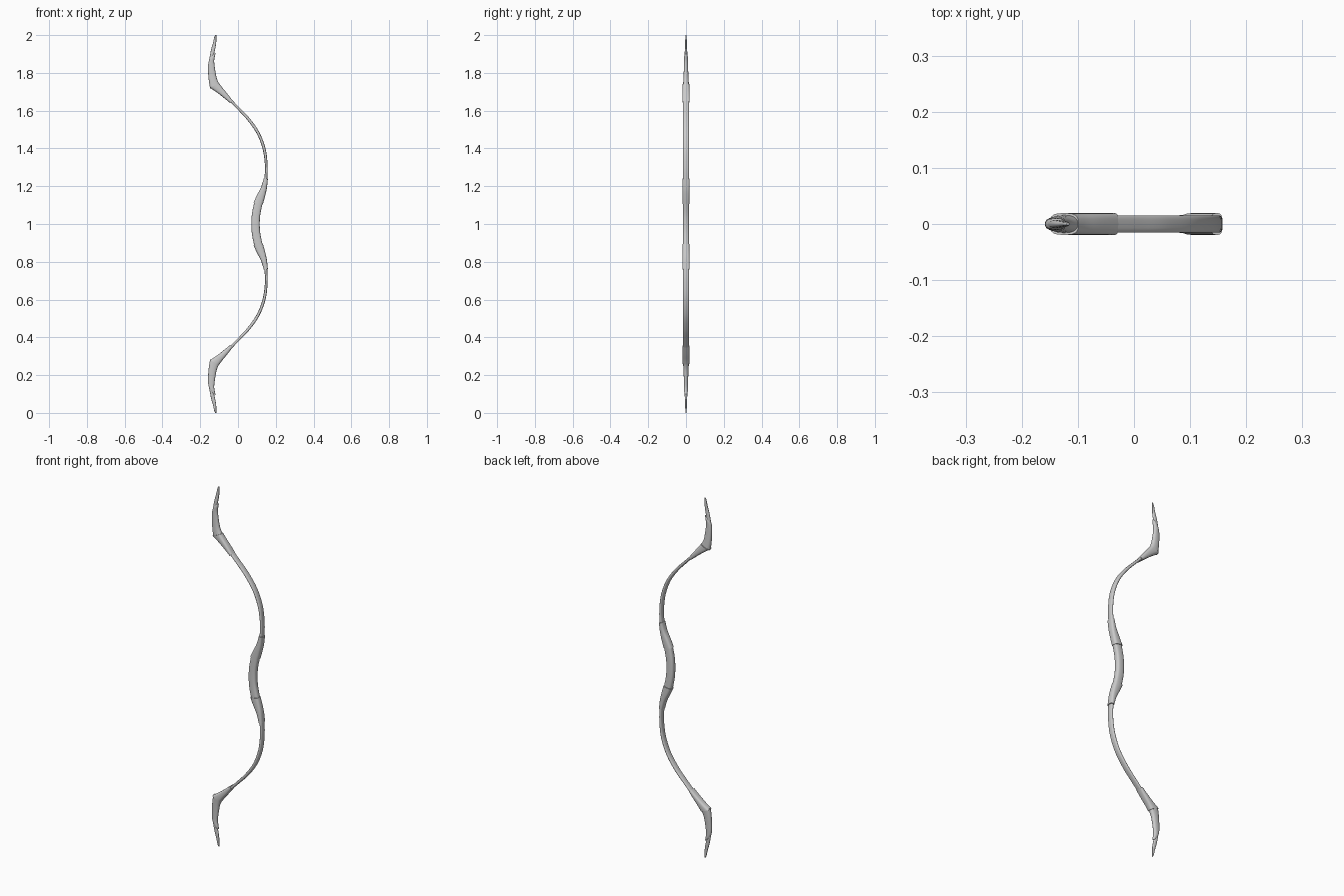
import bpy, bmesh, math
from mathutils import Vector


def spline(a, b, c, d, t):
    # Catmull-Rom interpolation between b and c
    return 0.5 * (2 * b + (c - a) * t + (2 * a - 5 * b + 4 * c - d) * t * t
                  + (3 * b - a - 3 * c + d) * t ** 3)


def loft(name, stations, sub=4, sides=20, power=0.65, mirror=True):
    """Each station: belly x, belly z, back x, back z, half width in y."""
    st = [Vector(s) for s in stations]
    rings = []
    for i in range(len(st) - 1):
        a, d = st[max(i - 1, 0)], st[min(i + 2, len(st) - 1)]
        rings += [spline(a, st[i], st[i + 1], d, k / sub) for k in range(sub)]
    rings.append(st[-1])
    bm = bmesh.new()
    loops = []
    for x1, z1, x2, z2, hy in rings:
        loop = []
        for k in range(sides):
            ang = math.tau * k / sides
            c, s = math.cos(ang), math.sin(ang)
            u = 0.5 + 0.5 * math.copysign(abs(c) ** power, c)
            v = math.copysign(abs(s) ** power, s)
            loop.append(bm.verts.new((x1 + (x2 - x1) * u, hy * v,
                                      z1 + (z2 - z1) * u - 1)))
        loops.append(loop)
    for p, q in zip(loops, loops[1:]):
        for k in range(sides):
            n = (k + 1) % sides
            bm.faces.new((p[k], p[n], q[n], q[k]))
    bm.faces.new(loops[0])
    bm.faces.new(loops[-1])
    bmesh.ops.recalc_face_normals(bm, faces=bm.faces)
    me = bpy.data.meshes.new(name)
    bm.to_mesh(me)
    bm.free()
    ob = bpy.data.objects.new(name, me)
    ob.location.z = 1
    bpy.context.collection.objects.link(ob)
    bpy.context.view_layer.objects.active = ob
    ob.select_set(True)
    bpy.ops.object.shade_smooth_by_angle(angle=math.radians(40))
    ob.select_set(False)
    if mirror:
        m = ob.modifiers.new("lower_half", 'MIRROR')
        m.use_axis = (False, False, True)
    return ob


# curved hand grip
half = [(0.071, 1.0, 0.115, 1.0, 0.0165), (0.074, 1.055, 0.118, 1.05, 0.0165),
        (0.086, 1.115, 0.130, 1.108, 0.0165)]
lower = [(a, 2 - b, c, 2 - d, h) for a, b, c, d, h in half[:0:-1]]
loft("grip", lower + half, mirror=False)

# flared sleeves either side of the grip
loft("grip_sleeve", [(0.082, 1.113, 0.132, 1.106, 0.0195),
                     (0.099, 1.15, 0.141, 1.138, 0.0195),
                     (0.122, 1.195, 0.152, 1.185, 0.0195),
                     (0.137, 1.243, 0.158, 1.238, 0.0195)])

# bending limbs
loft("limb", [(0.138, 1.23, 0.154, 1.225, 0.0155),
              (0.143, 1.30, 0.157, 1.30, 0.0155),
              (0.132, 1.39, 0.147, 1.395, 0.0155),
              (0.101, 1.475, 0.114, 1.484, 0.0155),
              (0.051, 1.548, 0.063, 1.558, 0.0155),
              (-0.002, 1.606, 0.009, 1.615, 0.0155),
              (-0.045, 1.650, -0.035, 1.660, 0.0155)], sub=6)

# wedge sleeves at the limb ends
loft("tip_sleeve", [(-0.041, 1.640, -0.028, 1.653, 0.0195),
                    (-0.085, 1.676, -0.060, 1.694, 0.0195),
                    (-0.118, 1.701, -0.083, 1.722, 0.0195),
                    (-0.150, 1.722, -0.099, 1.744, 0.0195)])

# stiff ear rising from the sleeve
loft("ear", [(-0.148, 1.718, -0.099, 1.741, 0.016),
             (-0.154, 1.755, -0.112, 1.77, 0.014),
             (-0.158, 1.80, -0.120, 1.81, 0.012),
             (-0.158, 1.845, -0.126, 1.86, 0.0105),
             (-0.150, 1.875, -0.122, 1.89, 0.010),
             (-0.136, 1.897, -0.119, 1.905, 0.006)], power=0.8)

# thin blade tip beyond the string nock
loft("ear_tip", [(-0.157, 1.845, -0.132, 1.85, 0.008),
                 (-0.149, 1.89, -0.129, 1.89, 0.0075),
                 (-0.142, 1.925, -0.120, 1.93, 0.006),
                 (-0.132, 1.96, -0.115, 1.965, 0.0045),
                 (-0.126, 1.988, -0.115, 1.99, 0.0035),
                 (-0.120, 2.0, -0.115, 2.0, 0.002)], power=0.8)
